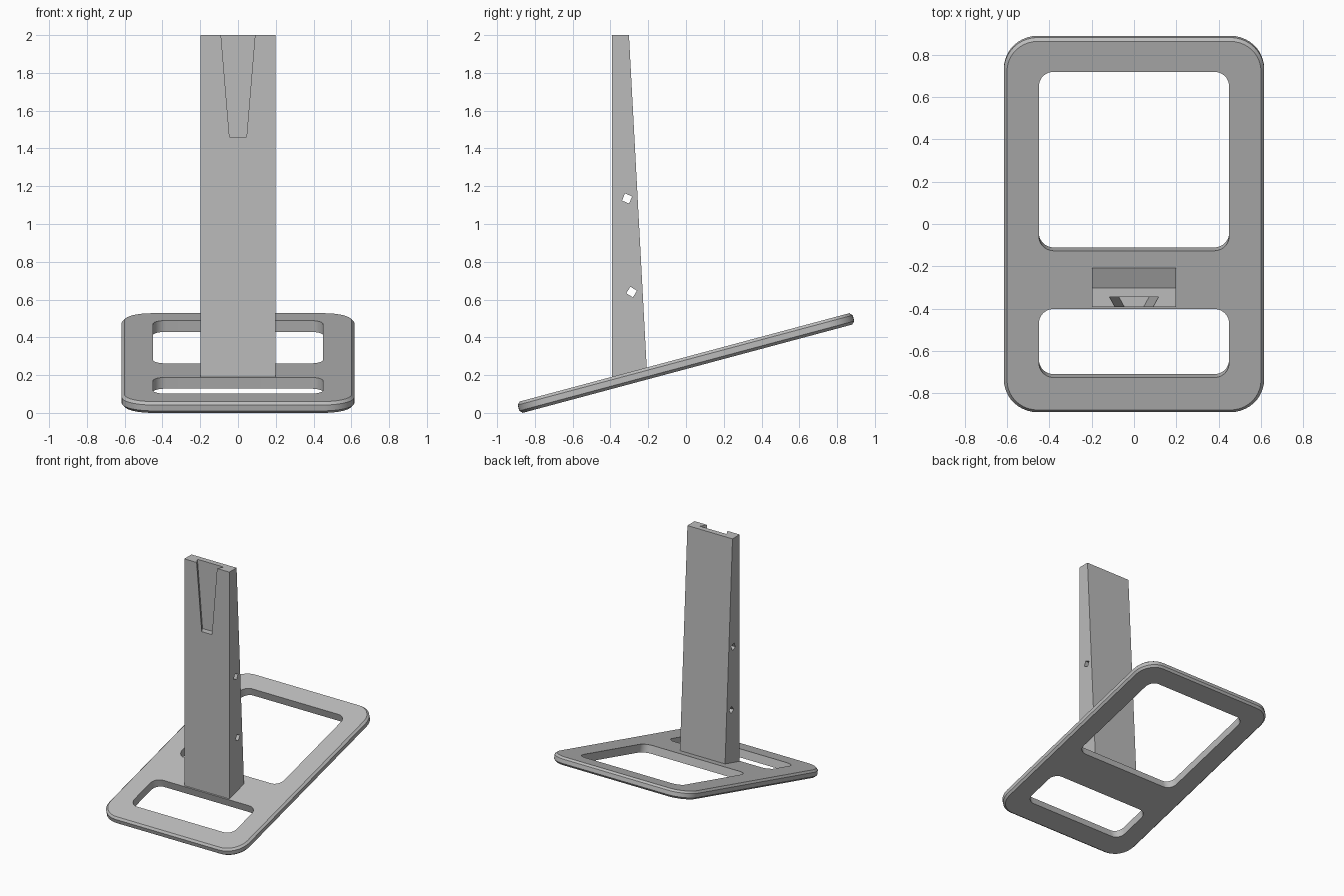
import bpy, bmesh
from math import cos, sin, pi, radians
from mathutils import Matrix, Vector

if "Cube" in bpy.data.objects:
    bpy.data.objects.remove(bpy.data.objects["Cube"], do_unlink=True)

grey = bpy.data.materials.new("plain grey")
grey.use_nodes = True
grey.diffuse_color = (0.5, 0.5, 0.5, 1)
grey.node_tree.nodes["Principled BSDF"].inputs["Base Color"].default_value = (0.5, 0.5, 0.5, 1)


def loft(name, rings):
    """Closed solid through matching rings of points."""
    bm = bmesh.new()
    loops = [[bm.verts.new(p) for p in ring] for ring in rings]
    n = len(loops[0])
    for a, b in zip(loops, loops[1:]):
        for i in range(n):
            j = (i + 1) % n
            bm.faces.new((a[i], a[j], b[j], b[i]))
    bm.faces.new(loops[0][::-1])
    bm.faces.new(loops[-1])
    bmesh.ops.recalc_face_normals(bm, faces=bm.faces)
    mesh = bpy.data.meshes.new(name)
    bm.to_mesh(mesh)
    bm.free()
    mesh.materials.append(grey)
    obj = bpy.data.objects.new(name, mesh)
    bpy.context.collection.objects.link(obj)
    return obj


def rounded_ring(hx, y0, y1, r, z, steps=10):
    """Rounded rectangle, half width hx, from y0 to y1."""
    ring = []
    corners = [(hx - r, y1 - r), (r - hx, y1 - r), (r - hx, y0 + r), (hx - r, y0 + r)]
    for k, (cx, cy) in enumerate(corners):
        for s in range(steps + 1):
            a = (k + s / steps) * pi / 2
            ring.append((cx + r * cos(a), cy + r * sin(a), z))
    return ring


def cut(obj, cutters):
    bpy.context.view_layer.objects.active = obj
    for c in cutters:
        c.hide_render = True
        mod = obj.modifiers.new("cut", "BOOLEAN")
        mod.operation = "DIFFERENCE"
        mod.solver = "EXACT"
        mod.object = c
        bpy.ops.object.modifier_apply(modifier=mod.name)
        bpy.data.objects.remove(c, do_unlink=True)


# Base plate: rounded, chamfered slab with two windows, tilted up to the back
half_x, half_y, half_t, chamfer, radius = 0.616, 0.918, 0.031, 0.015, 0.16
levels = [(chamfer, -half_t), (0, chamfer - half_t), (0, half_t - chamfer), (chamfer, half_t)]
base = loft("base_plate", [
    rounded_ring(half_x - c, c - half_y, half_y - c, radius - c, z) for c, z in levels])
cut(base, [loft("window_cutter", [rounded_ring(0.45, y0, y1, 0.07, z) for z in (-0.1, 0.1)])
           for y0, y1 in ((-0.123, 0.754), (-0.744, -0.408))])
tilt = Matrix.Translation((0, 0, 0.264)) @ Matrix.Rotation(radians(15), 4, "X")
base.data.transform(tilt)

# Post: upright with a sloping back, its foot sunk into the plate
front = -0.393
profile = [(front, 0.17), (-0.207, 0.22), (-0.302, 2), (front, 2)]
post = loft("post", [[(x, y, z) for y, z in profile] for x in (-0.199, 0.199)])


# Dovetail slot at the top of the post front, narrowing downwards
def slot_ring(z):
    w = 0.045 + (z - 1.46) / 12
    ring = []
    for side, y in ((-1, front - 0.03), (1, front - 0.03), (1, front + 0.048), (-1, front + 0.048)):
        ring.append((side * (w + 0.55 * (y - front)), y, z))
    return ring


# Square cross holes through the post
def cross_hole(y, z, turn):
    ring = [(y + 0.029 * cos(a), z + 0.029 * sin(a))
            for a in (radians(turn + 45) + k * pi / 2 for k in range(4))]
    return loft("hole_cutter", [[(x, p, q) for p, q in ring] for x in (-0.4, 0.4)])


cut(post, [loft("slot_cutter", [slot_ring(1.46), slot_ring(2.1)]),
           cross_hole(-0.312, 1.135, -23), cross_hole(-0.288, 0.64, -32)])

# Smooth the rounded corners, keep the edges sharp
for obj in (base, post):
    bpy.ops.object.select_all(action="DESELECT")
    obj.select_set(True)
    bpy.context.view_layer.objects.active = obj
    bpy.ops.object.shade_smooth_by_angle(angle=radians(30))
